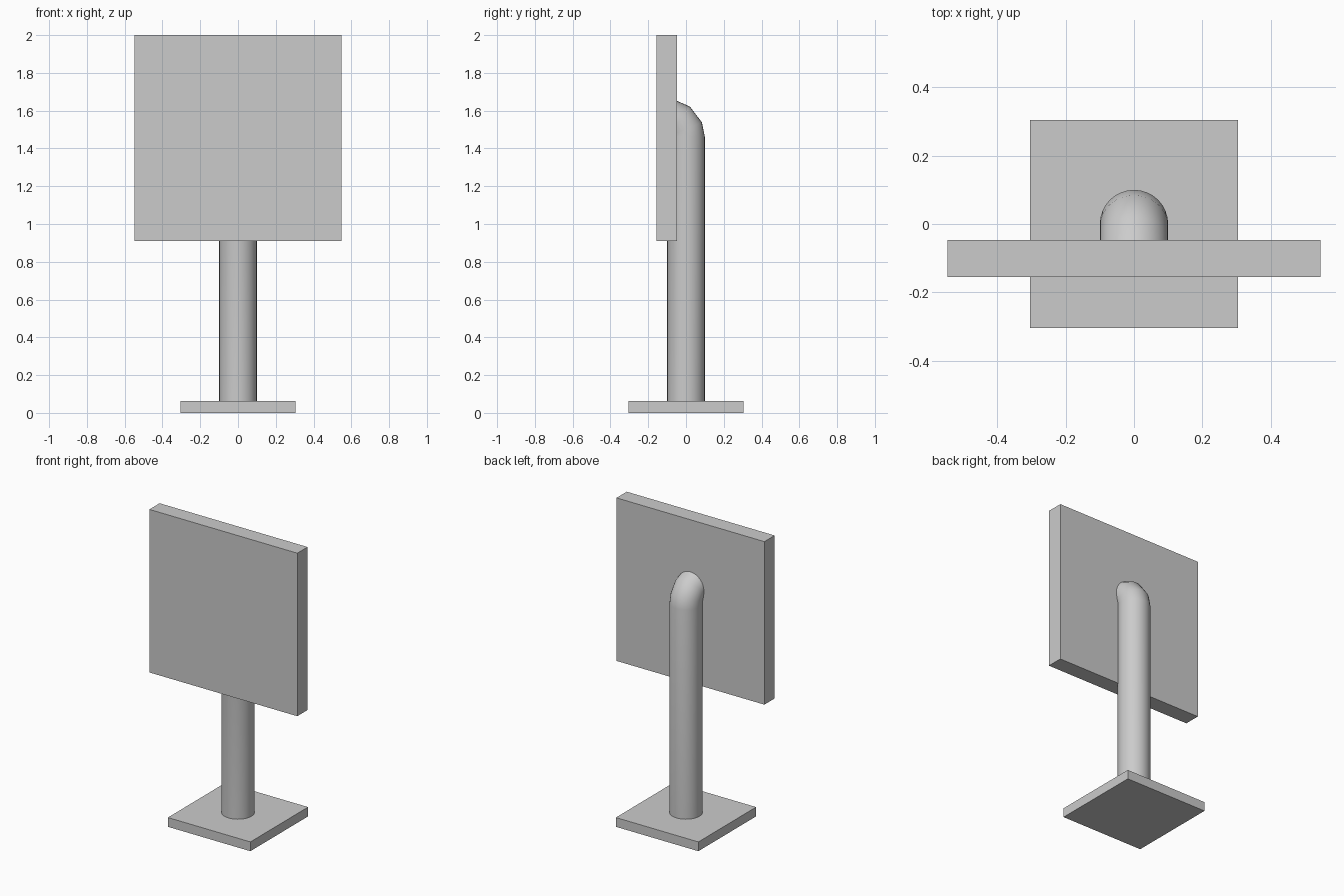
import bpy, bmesh
from math import sin, cos, pi, radians

if "Cube" in bpy.data.objects:
    bpy.data.objects.remove(bpy.data.objects["Cube"])


def box(name, lo, hi):
    bpy.ops.mesh.primitive_cube_add(size=1, location=[(a + b) / 2 for a, b in zip(lo, hi)])
    ob = bpy.context.object
    ob.name = name
    ob.scale = [b - a for a, b in zip(lo, hi)]
    bpy.ops.object.transform_apply(location=False, rotation=False, scale=True)
    return ob


# Base plate and upright panel
box("base_plate", (-0.305, -0.305, 0), (0.305, 0.305, 0.062))
box("panel", (-0.547, -0.155, 0.91), (0.547, -0.047, 2.0))

# Round post that bends forward into the back of the panel
# each ring: inner edge y, inner edge z, tilt in degrees
R, N = 0.1, 32
rings = [(-0.1, 0.03, 0), (-0.1, 1.46, 0), (-0.1, 1.46, 23),
         (-0.1, 1.462, 53), (-0.1, 1.475, 90)]
bm = bmesh.new()
loops = []
for y, z, tilt in rings:
    t = radians(tilt)
    loop = []
    for i in range(N):
        a = 2 * pi * i / N
        d = R + R * sin(a)          # distance out from the inner edge
        loop.append(bm.verts.new((R * cos(a), y + d * cos(t), z + d * sin(t))))
    loops.append(loop)
for a, b in zip(loops, loops[1:]):
    for i in range(N):
        j = (i + 1) % N
        bm.faces.new((a[i], a[j], b[j], b[i]))
bm.faces.new(loops[0][::-1])
bm.faces.new(loops[-1])
bmesh.ops.remove_doubles(bm, verts=bm.verts, dist=1e-5)
bmesh.ops.recalc_face_normals(bm, faces=bm.faces)
mesh = bpy.data.meshes.new("post")
bm.to_mesh(mesh)
bm.free()
post = bpy.data.objects.new("post", mesh)
bpy.context.collection.objects.link(post)
bpy.ops.object.select_all(action='DESELECT')
post.select_set(True)
bpy.context.view_layer.objects.active = post
bpy.ops.object.shade_smooth_by_angle(angle=radians(40))
